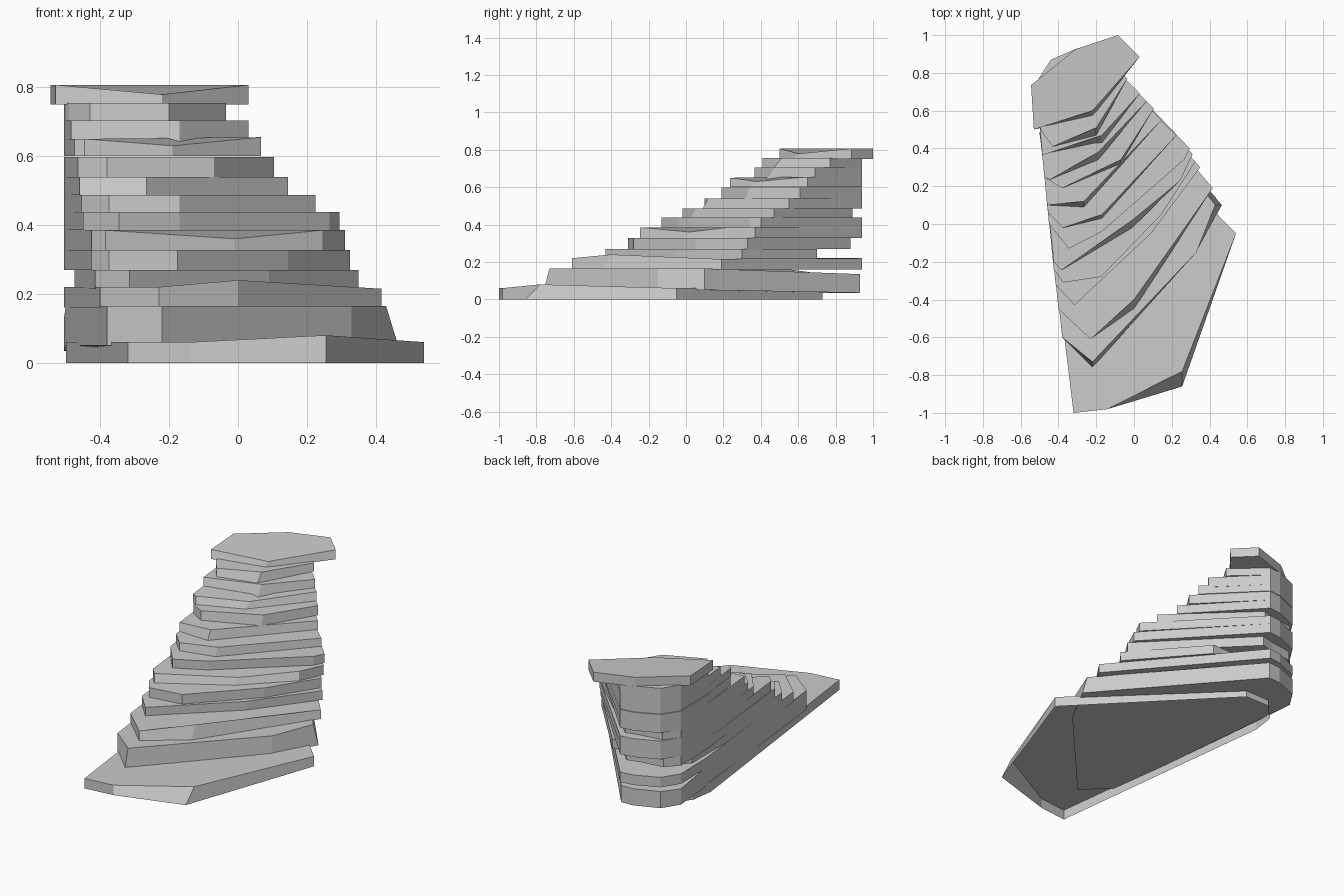
import bpy, bmesh

# Shared back outline, from the back right round to the left flank
BACK = [(-0.22, 0.94), (-0.30, 0.93), (-0.44, 0.87), (-0.505, 0.77), (-0.50, 0.52)]


def slab(name, z0, z1, front, back=BACK, open_bottom=False):
    """Stone slab; points are (x, y, top z offset, top y offset, top x offset, bottom z offset)."""
    pts = [tuple(p) + (0,) * (6 - len(p)) for p in list(front) + list(back)]
    bm = bmesh.new()
    low = [bm.verts.new((p[0], p[1], z0 + p[5])) for p in pts]
    top = [bm.verts.new((p[0] + p[4], p[1] + p[3], z1 + p[2])) for p in pts]
    if not open_bottom:
        bm.faces.new(low[::-1])
    bm.faces.new(top)
    n = len(pts)
    for i in range(n):
        j = (i + 1) % n
        bm.faces.new((low[i], low[j], top[j], top[i]))
    me = bpy.data.meshes.new(name)
    bm.to_mesh(me)
    bm.free()
    ob = bpy.data.objects.new(name, me)
    bpy.context.collection.objects.link(ob)
    return ob


def shallow(y_max):
    """Back outline cut off at a smaller depth."""
    return [(x, min(y, y_max - 0.02 * i)) for i, (x, y) in enumerate(BACK)]


# Wide base slab, hollow underneath
slab("base_slab", 0, 0.06,
     [(-0.32, -1), (-0.14, -0.98), (0.255, -0.86, 0.02, 0.08), (0.54, -0.05)],
     [(-0.22, 0.73), (-0.38, 0.73), (-0.48, 0.62), (-0.50, 0.48)], open_bottom=True)

# Thick second slab with bevelled ends
slab("step_02", 0.05, 0.165,
     [(-0.38, -0.60), (-0.22, -0.76, 0, 0.03), (0.33, -0.15),
      (0.465, 0.10, 0, 0, -0.035)],
     [(-0.22, 0.93, -0.03, 0, 0, -0.015), (-0.30, 0.925, -0.03, 0, 0, -0.015),
      (-0.44, 0.87, -0.03, 0, 0, -0.015), (-0.505, 0.77, -0.035, 0, 0, -0.015),
      (-0.50, 0.52)])

# Narrowing steps, front edge and right end of each one
slab("step_03", 0.16, 0.22,
     [(-0.40, -0.45), (-0.23, -0.61), (0.0, -0.45, 0.02, 0.05), (0.417, 0.19, -0.005)])
slab("step_04", 0.215, 0.27,
     [(-0.415, -0.32), (-0.315, -0.43), (0.09, -0.05), (0.35, 0.30)],
     [(0.0, 0.70), (-0.40, 0.70), (-0.475, 0.62), (-0.475, 0.3)])
slab("step_05", 0.27, 0.328,
     [(-0.425, -0.24), (-0.375, -0.31), (-0.175, -0.28), (0.145, 0.05), (0.325, 0.33)],
     shallow(0.88))
slab("step_06", 0.328, 0.385,
     [(-0.425, -0.20), (-0.385, -0.245), (-0.01, -0.02, -0.025, 0.04), (0.245, 0.23), (0.31, 0.37)])
slab("step_07", 0.385, 0.438,
     [(-0.45, 0.0), (-0.345, -0.13), (-0.17, -0.04), (0.265, 0.34), (0.295, 0.40)])
slab("step_08", 0.438, 0.487,
     [(-0.455, 0.06), (-0.375, -0.02), (-0.17, 0.03, 0, 0.02), (0.225, 0.47)],
     shallow(0.89))
slab("step_09", 0.487, 0.54,
     [(-0.46, 0.10), (-0.265, 0.09, 0, 0.03), (0.145, 0.55)])
slab("step_10", 0.54, 0.597,
     [(-0.465, 0.24), (-0.38, 0.19), (-0.07, 0.32, 0, 0.02), (0.105, 0.61)])
slab("step_11", 0.60, 0.65,
     [(-0.475, 0.25), (-0.445, 0.235), (-0.19, 0.34, -0.02, 0.04), (0.067, 0.65, 0.005)])
slab("step_12", 0.642, 0.704,
     [(-0.485, 0.365), (-0.17, 0.43, 0, 0.04), (0.03, 0.69)])
slab("step_13", 0.704, 0.755,
     [(-0.49, 0.49), (-0.43, 0.41), (-0.20, 0.47, 0, 0.04), (-0.035, 0.77)])

# Overhanging top slab
slab("top_slab", 0.75, 0.807,
     [(-0.53, 0.50), (-0.22, 0.57, -0.028, 0.03), (0.03, 0.885)],
     [(-0.085, 1.0), (-0.31, 0.925), (-0.545, 0.735)])
